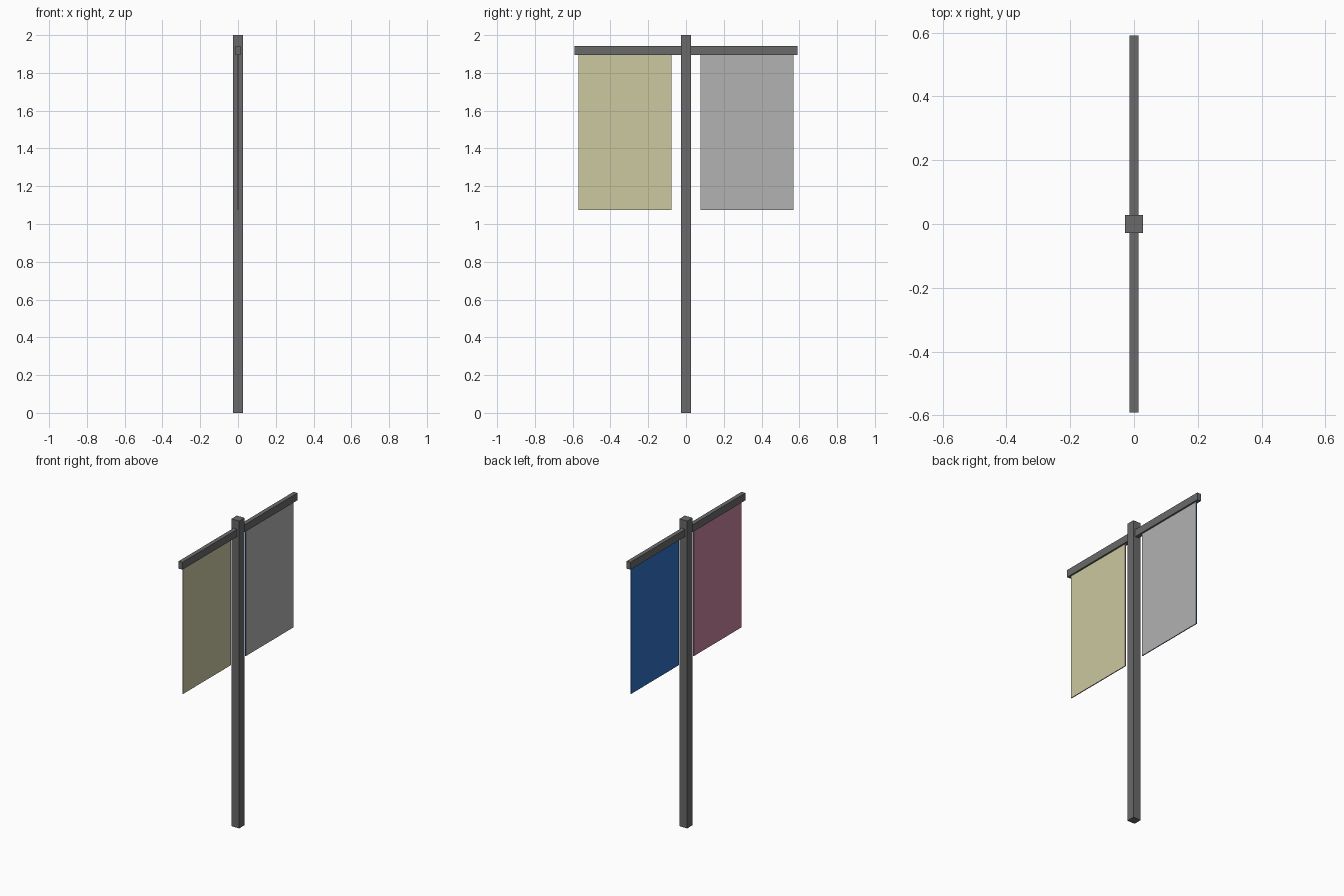
import bpy
import bmesh

if "Cube" in bpy.data.objects:
    bpy.data.objects.remove(bpy.data.objects["Cube"])


def material(name, rgb):
    m = bpy.data.materials.new(name)
    lin = [((c / 255 + 0.055) / 1.055) ** 2.4 for c in rgb]
    m.diffuse_color = (*lin, 1)
    m.use_nodes = True
    m.node_tree.nodes["Principled BSDF"].inputs["Base Color"].default_value = m.diffuse_color
    return m


def box(name, lo, hi, mats):
    """Axis-aligned box; with two materials the second covers all but +x."""
    bm = bmesh.new()
    bmesh.ops.create_cube(bm, size=1)
    for v in bm.verts:
        v.co = [(l + h) / 2 + c * (h - l) for l, h, c in zip(lo, hi, v.co)]
    bm.normal_update()
    for f in bm.faces:
        f.material_index = 0 if f.normal.x > 0.5 or len(mats) == 1 else 1
    me = bpy.data.meshes.new(name)
    bm.to_mesh(me)
    bm.free()
    for m in mats:
        me.materials.append(m)
    ob = bpy.data.objects.new(name, me)
    bpy.context.collection.objects.link(ob)
    return ob


metal = material("dark_metal", (106, 106, 106))
yellow = material("yellow_cloth", (203, 200, 160))
grey = material("grey_cloth", (178, 178, 178))
blue = material("blue_cloth", (49, 112, 198))
mauve = material("mauve_cloth", (200, 132, 158))

# Upright post
P = 0.0275
box("post", (-P, -P, 0), (P, P, 2), [metal])

# Cross arms and hanging two-sided banners, one pair per side
for side, s, front, back in (("left", -1, yellow, mauve), ("right", 1, grey, blue)):
    y0, y1 = sorted((s * P, s * 0.591))
    box(side + "_arm", (-0.0137, y0, 1.895), (0.0137, y1, 1.943), [metal])
    y0, y1 = sorted((s * 0.076, s * 0.568))
    box(side + "_banner", (-0.003, y0, 1.075), (0.003, y1, 1.896), [front, back])
